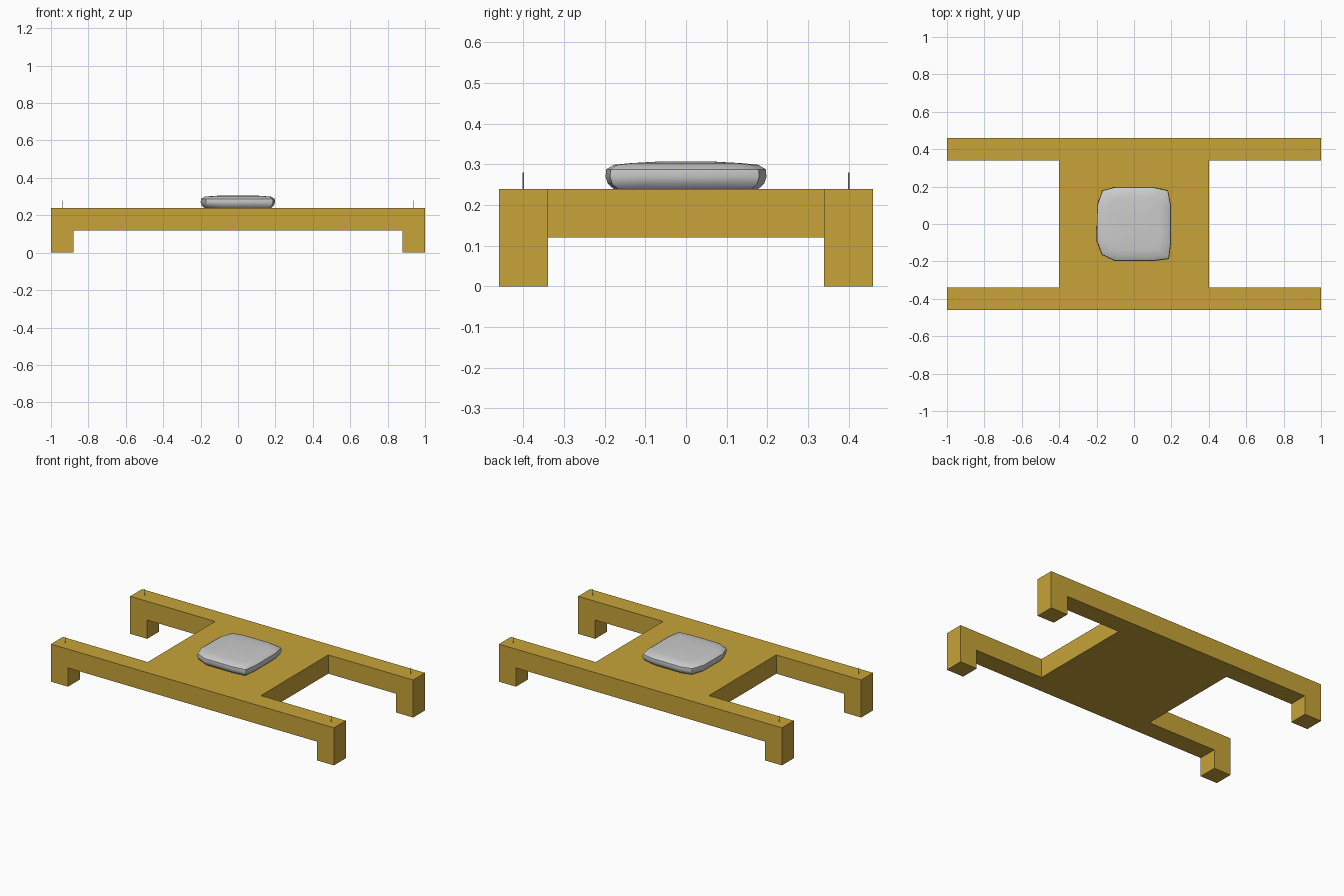
import bpy, bmesh
from mathutils import Vector

if "Cube" in bpy.data.objects:
    bpy.data.objects.remove(bpy.data.objects["Cube"])

wood = bpy.data.materials.new("ochre")
wood.diffuse_color = (0.57, 0.37, 0.04, 1)
wood.use_nodes = True
wood.node_tree.nodes["Principled BSDF"].inputs["Base Color"].default_value = wood.diffuse_color


def finish(bm, name, mat=None):
    bmesh.ops.recalc_face_normals(bm, faces=bm.faces)
    mesh = bpy.data.meshes.new(name)
    bm.to_mesh(mesh)
    bm.free()
    obj = bpy.data.objects.new(name, mesh)
    bpy.context.collection.objects.link(obj)
    if mat:
        mesh.materials.append(mat)
    return obj


# H-shaped frame: plan cells extruded up, with the corner cells extruded down as legs
xs = [-1, -0.88, -0.4, 0.4, 0.88, 1]
ys = [-0.46, -0.34, 0.34, 0.46]
bm = bmesh.new()
grid = {(i, j): bm.verts.new((x, y, 0.24)) for i, x in enumerate(xs) for j, y in enumerate(ys)}
for i in range(5):
    for j in range(3):
        if j != 1 or i == 2:
            bm.faces.new([grid[i, j], grid[i + 1, j], grid[i + 1, j + 1], grid[i, j + 1]])
bmesh.ops.delete(bm, geom=[v for v in bm.verts if not v.link_faces], context='VERTS')
top = list(bm.faces)
ext = bmesh.ops.extrude_face_region(bm, geom=top, use_keep_orig=True)
bmesh.ops.translate(bm, vec=(0, 0, -0.12), verts=[g for g in ext["geom"] if isinstance(g, bmesh.types.BMVert)])
bm.normal_update()
corners = [f for f in bm.faces if f.calc_center_median().z < 0.13 and abs(f.calc_center_median().x) > 0.9]
for f in corners:
    leg = bmesh.ops.extrude_discrete_faces(bm, faces=[f])["faces"][0]
    bmesh.ops.translate(bm, vec=(0, 0, -0.12), verts=leg.verts)
bmesh.ops.recalc_face_normals(bm, faces=bm.faces)
bmesh.ops.dissolve_limit(bm, angle_limit=0.01, verts=bm.verts, edges=bm.edges)
finish(bm, "frame", wood)

# Thin corner pins
for sx, sy, label in [(-1, -1, "front_left"), (1, -1, "front_right"), (-1, 1, "back_left"), (1, 1, "back_right")]:
    bpy.ops.mesh.primitive_cylinder_add(vertices=6, radius=0.0015, depth=0.04,
                                        location=(sx * 0.94, sy * 0.4, 0.26))
    bpy.context.object.name = label + "_pin"

# Slightly irregular cushion: one rounded-square outline lofted through rings
outline = [(-0.2, -0.09), (-0.172, -0.165), (-0.1, -0.198), (0.1, -0.198), (0.187, -0.187), (0.198, -0.1),
           (0.198, 0.1), (0.182, 0.18), (0.1, 0.198), (-0.1, 0.198), (-0.17, 0.18), (-0.198, 0.1)]
profile = [(0.9, 0.24), (0.97, 0.252), (1, 0.27), (0.99, 0.288), (0.9, 0.299), (0.7, 0.303), (0.35, 0.307)]
bm = bmesh.new()
rings = [[bm.verts.new((x * s, y * s, z)) for x, y in outline] for s, z in profile]
n = len(outline)
for a, b in zip(rings, rings[1:]):
    for k in range(n):
        bm.faces.new([a[k], a[(k + 1) % n], b[(k + 1) % n], b[k]])
bm.faces.new(rings[0])
bm.faces.new(rings[-1])
cushion = finish(bm, "cushion")
bpy.ops.object.select_all(action='DESELECT')
bpy.context.view_layer.objects.active = cushion
cushion.select_set(True)
bpy.ops.object.shade_smooth_by_angle(angle=0.6)
